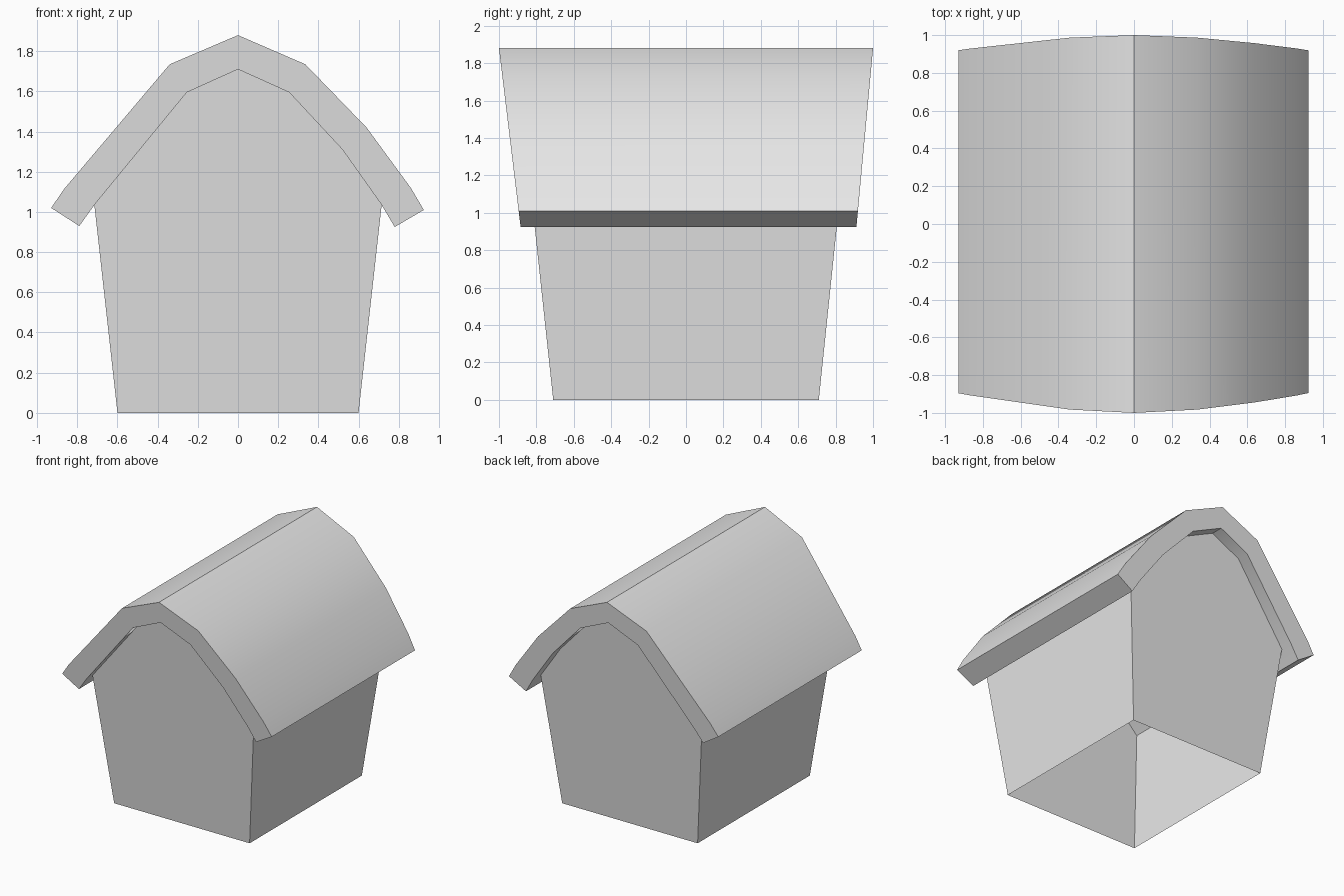
import bpy, bmesh, math

cube = bpy.data.objects.get("Cube")
if cube:
    bpy.data.objects.remove(cube, do_unlink=True)

grey = bpy.data.materials.new("plain_grey")
grey.use_nodes = True
colour = (0.8, 0.8, 0.8, 1)
grey.diffuse_color = colour
grey.node_tree.nodes["Principled BSDF"].inputs["Base Color"].default_value = colour


def loft(name, profile, front, back, skip_edge=None, caps=True):
    """Join an x-z profile between a front and a back end, each leaning with height."""
    bm = bmesh.new()
    near = [bm.verts.new((x, front(z), z)) for x, z in profile]
    far = [bm.verts.new((x, back(z), z)) for x, z in profile]
    n = len(profile)
    for i in range(n):
        j = (i + 1) % n
        if skip_edge is None or not skip_edge(profile[i], profile[j]):
            bm.faces.new((near[i], near[j], far[j], far[i]))
    if caps:
        bm.faces.new(near)
        bm.faces.new(far)
    bmesh.ops.recalc_face_normals(bm, faces=bm.faces)
    mesh = bpy.data.meshes.new(name)
    bm.to_mesh(mesh)
    bm.free()
    mesh.materials.append(grey)
    ob = bpy.data.objects.new(name, mesh)
    bpy.context.collection.objects.link(ob)
    bpy.ops.object.select_all(action="DESELECT")
    ob.select_set(True)
    bpy.context.view_layer.objects.active = ob
    bpy.ops.object.shade_smooth_by_angle(angle=math.radians(32))
    return ob


# Underside and top of the roof, each from the -x eave to the +x eave
inner = [(-0.79, 0.93), (-0.715, 1.035), (-0.255, 1.595), (0, 1.71),
         (0.255, 1.595), (0.52, 1.31), (0.715, 1.035), (0.78, 0.925)]
outer = [(-0.93, 1.02), (-0.865, 1.115), (-0.34, 1.735), (0, 1.88),
         (0.335, 1.735), (0.64, 1.42), (0.86, 1.12), (0.925, 1.01)]

# Thick roof whose gable ends lean outwards towards the ridge
loft("roof", outer + inner[::-1],
     lambda z: -1 + 0.121 * (1.88 - z),
     lambda z: 1 - 0.093 * (1.88 - z))

# Flared walls with gables, open below and under the roof
walls = [(-0.6, 0), *inner[1:-1], (0.6, 0)]
loft("walls", walls,
     lambda z: -0.71 - 0.107 * z,
     lambda z: 0.71 + 0.104 * z,
     skip_edge=lambda a, b: (a[1] == 0) == (b[1] == 0))
